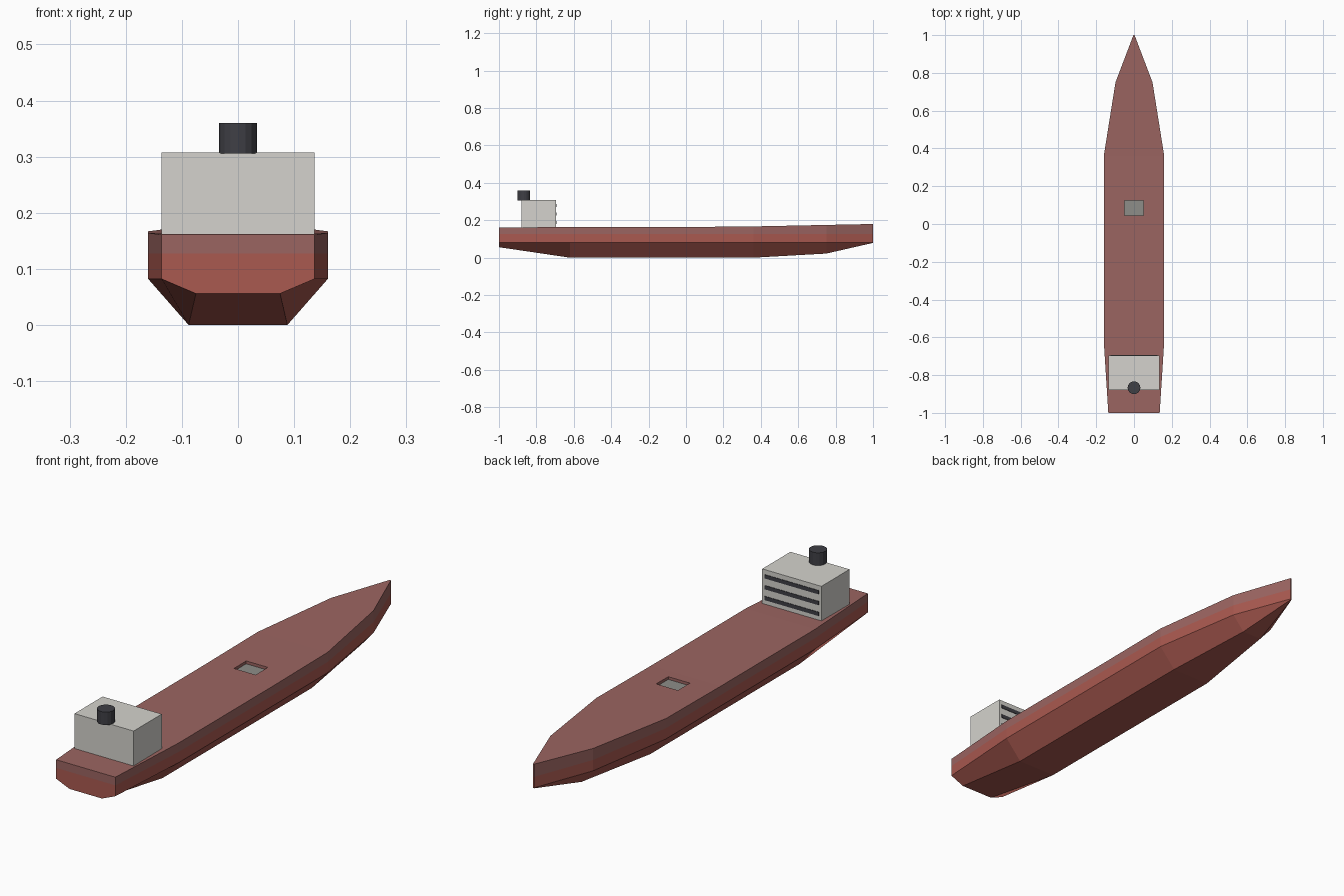
import bpy, bmesh
from mathutils import Matrix

if "Cube" in bpy.data.objects:
    bpy.data.objects.remove(bpy.data.objects["Cube"])


def material(name, rgb):
    m = bpy.data.materials.new(name)
    m.diffuse_color = (*rgb, 1)
    m.use_nodes = True
    m.node_tree.nodes["Principled BSDF"].inputs["Base Color"].default_value = m.diffuse_color
    return m


RED = material("hull_red", (0.40, 0.10, 0.08))
DECK = material("deck_red", (0.33, 0.13, 0.12))
WHITE = material("house_white", (0.66, 0.65, 0.61))
DARK = material("dark_grey", (0.05, 0.05, 0.06))
GREY = material("hatch_grey", (0.27, 0.27, 0.25))


def finish(name, bm, mats):
    bmesh.ops.recalc_face_normals(bm, faces=bm.faces)
    me = bpy.data.meshes.new(name)
    bm.to_mesh(me)
    bm.free()
    for m in mats:
        me.materials.append(m)
    ob = bpy.data.objects.new(name, me)
    bpy.context.collection.objects.link(ob)
    return ob


def box(name, lo, hi, mat):
    bm = bmesh.new()
    size = [b - a for a, b in zip(lo, hi)]
    mid = [(a + b) / 2 for a, b in zip(lo, hi)]
    bmesh.ops.create_cube(bm, size=1, matrix=Matrix.Translation(mid) @ Matrix.Diagonal((*size, 1)))
    return finish(name, bm, [mat])


# Hull lofted through stations: y, half beam, bottom half width, bottom z, deck z
stations = [
    (-1.00, 0.136, 0.075, 0.056, 0.161),
    (-0.62, 0.160, 0.088, 0.000, 0.164),
    (0.00, 0.160, 0.088, 0.000, 0.164),
    (0.36, 0.160, 0.088, 0.000, 0.167),
    (0.75, 0.098, 0.045, 0.022, 0.175),
    (1.00, 0.003, 0.002, 0.079, 0.180),
]
CHINE, BAND = 0.082, 0.127
bm = bmesh.new()
rings = []
for y, beam, flat, z0, z1 in stations:
    half = [(flat, z0), (beam, CHINE), (beam, BAND), (beam, z1)]
    loop = half + [(-x, z) for x, z in reversed(half)]
    rings.append([bm.verts.new((x, y, z)) for x, z in loop])
for a, b in zip(rings, rings[1:]):
    for i in range(8):
        j = (i + 1) % 8
        f = bm.faces.new((a[i], a[j], b[j], b[i]))
        f.material_index = 1 if i in (2, 3, 4) else 0
# Transom and stem, split at the colour band
for r in (rings[0], rings[-1]):
    bm.faces.new((r[0], r[1], r[2], r[5], r[6], r[7]))
    bm.faces.new((r[2], r[3], r[4], r[5])).material_index = 1
hull = finish("hull", bm, [RED, DECK])

# Recessed deck hatch
cutter = box("hatch_cutter", (-0.05, 0.045, 0.15), (0.05, 0.125, 0.20), DECK)
cutter.hide_render = True
cutter.hide_viewport = True
cut = hull.modifiers.new("hatch_recess", 'BOOLEAN')
cut.operation = 'DIFFERENCE'
cut.solver = 'EXACT'
cut.object = cutter
box("hatch_cover", (-0.05, 0.045, 0.14), (0.05, 0.125, 0.153), GREY)

# Deckhouse with window strips on its forward face
box("deckhouse", (-0.136, -0.88, 0.155), (0.136, -0.695, 0.307), WHITE)
for i in range(3):
    z = 0.189 + 0.045 * i
    box(f"window_strip_{i + 1}", (-0.124, -0.70, z - 0.008), (0.124, -0.693, z + 0.008), DARK)

# Funnel
bm = bmesh.new()
bmesh.ops.create_cone(bm, cap_ends=True, segments=16, radius1=0.034, radius2=0.034, depth=0.054,
                      matrix=Matrix.Translation((0, -0.867, 0.333)))
finish("funnel", bm, [DARK])
